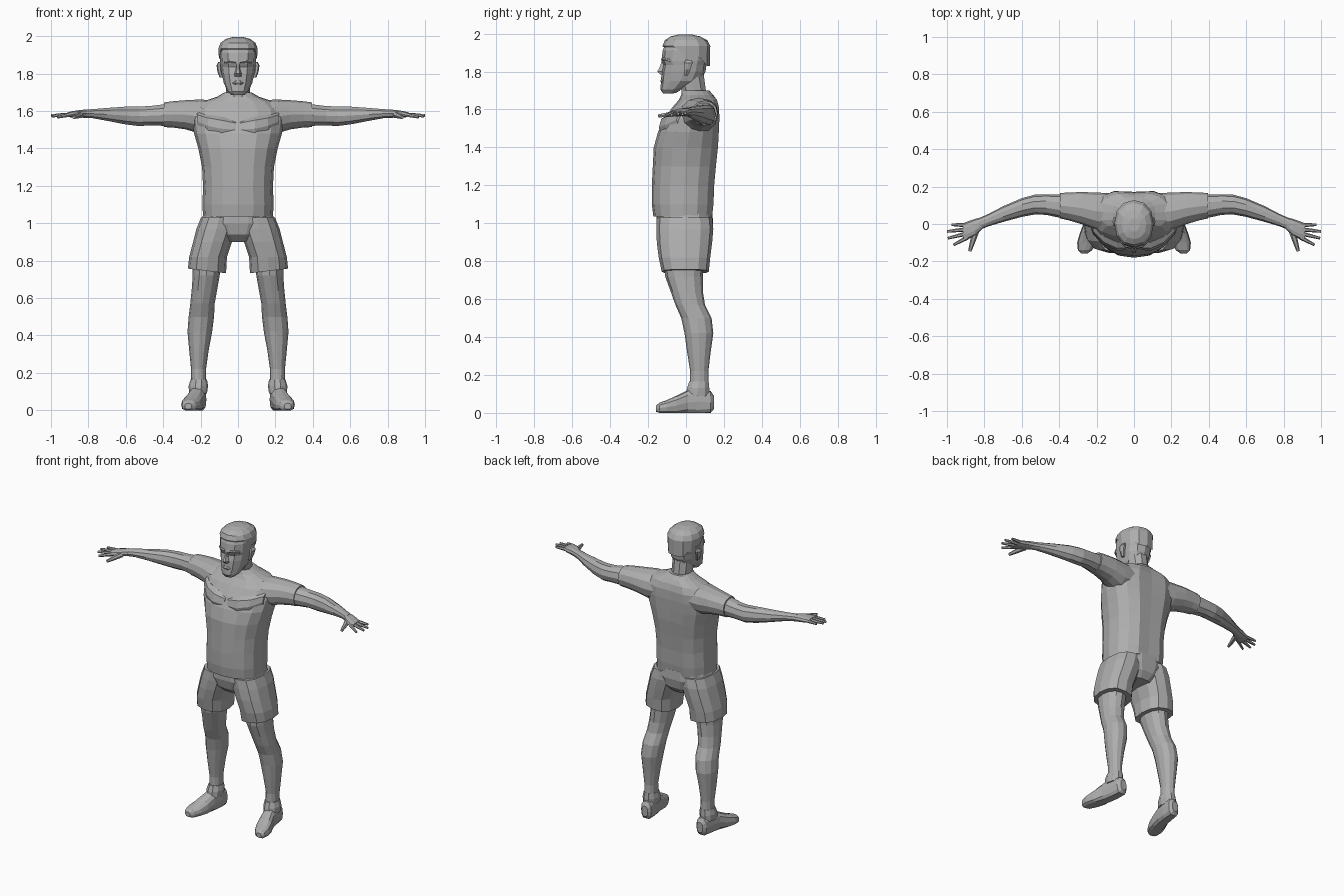
import bpy, bmesh, math
from mathutils import Vector

grey = bpy.data.materials.new("plain grey")
grey.diffuse_color = (0.42, 0.42, 0.42, 1)


def finish(name, bm):
    bmesh.ops.recalc_face_normals(bm, faces=bm.faces)
    me = bpy.data.meshes.new(name)
    bm.to_mesh(me)
    bm.free()
    me.materials.append(grey)
    ob = bpy.data.objects.new(name, me)
    bpy.context.collection.objects.link(ob)
    return ob


def loft(name, axis, rows, sides=12, power=2.0, side=1, tweak=None):
    """Skin rings of (position, centre a, centre b, radius a, radius b) along an axis."""
    bm = bmesh.new()
    rings = []
    for p, ca, cb, ra, rb in rows:
        ring = []
        for i in range(sides):
            t = 2 * math.pi * i / sides
            c, s = math.cos(t), math.sin(t)
            a = ca + ra * math.copysign(abs(c) ** (2 / power), c)
            b = cb + rb * math.copysign(abs(s) ** (2 / power), s)
            co = {'x': (p, a, b), 'y': (a, p, b), 'z': (a, b, p)}[axis]
            v = Vector(co)
            if tweak:
                v = tweak(v)
            v.x *= side
            ring.append(bm.verts.new(v))
        rings.append(ring)
    for r0, r1 in zip(rings, rings[1:]):
        for i in range(sides):
            j = (i + 1) % sides
            bm.faces.new((r0[i], r0[j], r1[j], r1[i]))
    bm.faces.new(rings[0])
    bm.faces.new(rings[-1])
    return finish(name, bm)


def tube(name, p0, p1, r0, r1, side=1, sides=6):
    """Tapered rod between two points."""
    p0, p1 = Vector(p0), Vector(p1)
    d = (p1 - p0).normalized()
    u = d.cross(Vector((0, 0, 1))).normalized()
    w = u.cross(d)
    bm = bmesh.new()
    rings = []
    for p, r in ((p0, r0), (p0.lerp(p1, .55), (r0 + r1) / 2), (p1, r1)):
        ring = []
        for i in range(sides):
            t = 2 * math.pi * i / sides
            v = p + u * r * math.cos(t) + w * r * math.sin(t)
            ring.append(bm.verts.new((v.x * side, v.y, v.z)))
        rings.append(ring)
    for a, b in zip(rings, rings[1:]):
        for i in range(sides):
            j = (i + 1) % sides
            bm.faces.new((a[i], a[j], b[j], b[i]))
    bm.faces.new(rings[0])
    bm.faces.new(rings[-1])
    return finish(name, bm)


# shirt body with a spine groove down the back
def spine(v):
    if abs(v.x) < 0.01 and v.y > 0.08 and v.z < 1.66:
        v.y -= 0.014
    return v


loft("shirt", 'z', [
    (1.035, 0, -.012, .187, .160), (1.10, 0, -.012, .190, .168),
    (1.20, 0, -.010, .187, .170), (1.30, 0, -.003, .192, .172),
    (1.40, 0, .005, .212, .175), (1.48, 0, .018, .235, .166),
    (1.55, 0, .036, .245, .150), (1.61, 0, .055, .235, .128),
    (1.65, 0, .066, .190, .104), (1.675, 0, .06, .115, .085),
    (1.70, 0, .052, .072, .070)], 16, 2.3, tweak=spine)

# neck, head and hair
loft("neck", 'z', [(1.64, 0, .05, .075, .075), (1.70, 0, .04, .064, .068),
                   (1.80, 0, .02, .066, .075)], 10)


def jaw(v):
    # the jaw rises towards the nape
    if v.z < 1.75 and v.y > -.06:
        v.z += (v.y + .06) * .35
    return v


loft("head", 'z', [
    (1.685, 0, -.085, .034, .036), (1.705, 0, -.065, .056, .070),
    (1.75, 0, -.028, .076, .104), (1.80, 0, -.013, .087, .116),
    (1.835, 0, -.006, .092, .114), (1.855, 0, -.006, .095, .124),
    (1.91, 0, 0, .098, .123), (1.96, 0, .002, .084, .105),
    (1.98, 0, .005, .05, .07)], 12, 2.3, tweak=jaw)


def hairline(v):
    # fringe is high at the brow and low at the nape
    if v.z < 1.92:
        v.z += .05 if v.y < -.03 else (-.05 if v.y > .07 else 0)
    return v


loft("hair", 'z', [
    (1.88, 0, .002, .102, .124), (1.935, 0, .002, .105, .126),
    (1.965, 0, 0, .093, .112), (1.985, 0, -.003, .066, .078),
    (1.995, 0, -.005, .030, .036)], 12, 2.2, tweak=hairline)
loft("nose", 'z', [(1.785, 0, -.122, .020, .018), (1.80, 0, -.128, .019, .027),
                   (1.825, 0, -.120, .011, .020), (1.855, 0, -.118, .008, .012)], 6)
loft("lips", 'z', [(1.738, 0, -.122, .018, .010), (1.75, 0, -.124, .030, .014),
                   (1.762, 0, -.122, .018, .010)], 6)

# pelvis of the shorts
loft("shorts_seat", 'z', [
    (.90, 0, 0, .09, .10), (.94, 0, -.004, .150, .138),
    (1.00, 0, -.006, .200, .152), (1.06, 0, -.008, .182, .150)], 14, 2.4)


def sole(v):
    v.z = max(v.z, 0)
    return v


def hem(v):
    # shorts hem dips on the inner side
    if v.z < .76:
        v.z += (v.x - .165) * .12
    return v


for s, tag in ((1, "left"), (-1, "right")):
    # shorts leg, leg and shoe
    loft(tag + "_shorts_leg", 'z', [
        (.745, .166, -.004, .102, .124), (.82, .160, -.008, .101, .136),
        (.90, .136, -.008, .104, .146), (.97, .115, -.006, .107, .150),
        (1.03, .10, -.008, .098, .146)], 12, 2.4, s, hem)
    loft(tag + "_leg", 'z', [
        (.80, .165, -.012, .078, .105), (.72, .170, -.010, .072, .100),
        (.64, .180, .004, .068, .085), (.57, .190, .022, .065, .078),
        (.50, .196, .055, .068, .080), (.42, .204, .068, .066, .076),
        (.32, .209, .068, .052, .062), (.22, .211, .070, .040, .048),
        (.15, .210, .070, .040, .050), (.10, .212, .070, .036, .046)], 12, 2.1, s)
    loft(tag + "_sock", 'z', [(.165, .210, .068, .044, .054), (.13, .212, .064, .052, .062),
                              (.09, .214, .06, .048, .066)], 10, 2, s)
    loft(tag + "_shoe", 'y', [
        (.147, .206, .055, .022, .035), (.130, .207, .055, .038, .060),
        (.07, .212, .060, .043, .076), (.01, .222, .055, .045, .066),
        (-.05, .238, .038, .052, .053), (-.10, .252, .030, .052, .038),
        (-.14, .262, .025, .038, .029), (-.157, .266, .022, .018, .016)],
        12, 2.5, s, sole)

    # sleeve and bare arm
    loft(tag + "_sleeve", 'x', [
        (.12, .060, 1.57, .105, .085), (.20, .068, 1.570, .100, .092),
        (.28, .085, 1.580, .086, .078), (.35, .094, 1.582, .074, .070),
        (.395, .098, 1.580, .068, .066)], 12, 2.1, s)
    loft(tag + "_arm", 'x', [
        (.30, .09, 1.58, .062, .058), (.40, .096, 1.578, .062, .060),
        (.47, .104, 1.575, .055, .054), (.53, .104, 1.572, .053, .055),
        (.60, .088, 1.576, .050, .050), (.70, .053, 1.582, .042, .036),
        (.78, .020, 1.586, .033, .025), (.83, -.001, 1.586, .032, .023)], 10, 2.1, s)

    # palm, four fingers and thumb
    loft(tag + "_palm", 'x', [
        (.81, .006, 1.586, .032, .022), (.85, -.018, 1.585, .045, .021),
        (.89, -.034, 1.582, .048, .017), (.915, -.040, 1.580, .042, .012)], 10, 2.4, s)
    for i, (y0, y1, x1, z1) in enumerate([(-.072, -.112, .965, 1.566), (-.050, -.076, .995, 1.572),
                                          (-.028, -.040, 1.0, 1.577), (-.006, -.004, .975, 1.580)]):
        tube(f"{tag}_finger_{i + 1}", (.89, y0, 1.582), (x1, y1, z1), .012, .007, s)
    tube(tag + "_thumb", (.845, -.035, 1.580), (.878, -.145, 1.566), .019, .009, s)

    # ear and eye socket ridge
    loft(tag + "_ear", 'z', [
        (1.78, .088, .000, .010, .012), (1.81, .098, .006, .012, .020),
        (1.845, .102, .012, .013, .026), (1.862, .097, .014, .008, .016)], 6, 2, s)
    loft(tag + "_brow", 'x', [(.010, -.122, 1.862, .010, .008), (.045, -.116, 1.866, .012, .008),
                              (.075, -.088, 1.860, .010, .007)], 6, 2, s)
    # chest muscle plane under the shirt
    loft(tag + "_chest", 'x', [
        (.01, -.10, 1.50, .036, .05), (.09, -.098, 1.505, .045, .065),
        (.16, -.066, 1.52, .045, .06), (.22, -.01, 1.545, .04, .05)], 8, 2, s)
